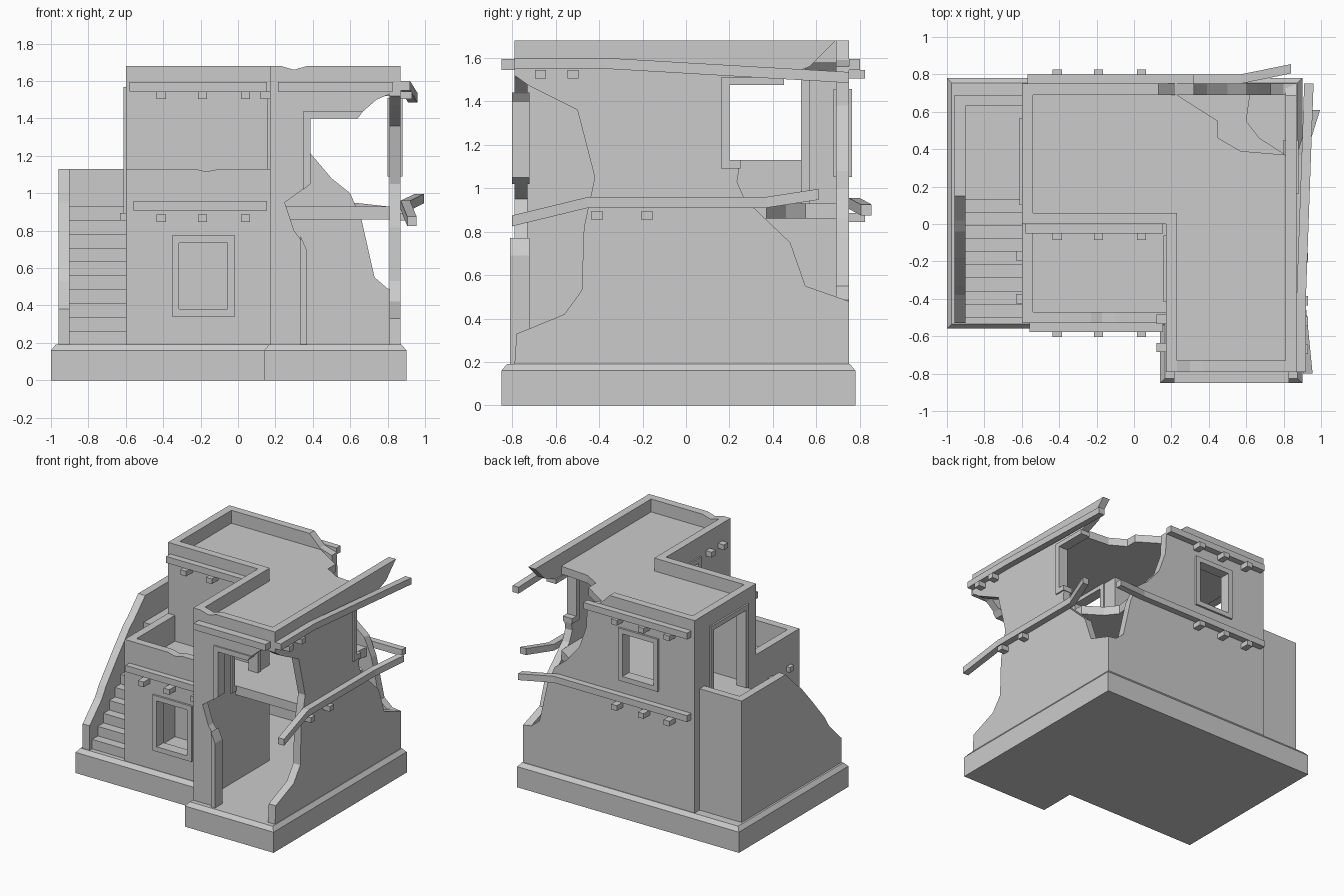
import bpy, bmesh
from mathutils import Vector

if "Cube" in bpy.data.objects:
    bpy.data.objects.remove(bpy.data.objects["Cube"])

AX = {'x': (1, 2, 0), 'y': (0, 2, 1), 'z': (0, 1, 2)}


def finish(bm, name):
    bmesh.ops.recalc_face_normals(bm, faces=bm.faces)
    me = bpy.data.meshes.new(name)
    bm.to_mesh(me)
    bm.free()
    ob = bpy.data.objects.new(name, me)
    bpy.context.collection.objects.link(ob)
    return ob


def loft(name, rings):
    bm = bmesh.new()
    vs = [[bm.verts.new(p) for p in r] for r in rings]
    n = len(vs[0])
    bm.faces.new(vs[0])
    bm.faces.new(vs[-1][::-1])
    for a, b in zip(vs, vs[1:]):
        for i in range(n):
            j = (i + 1) % n
            bm.faces.new((a[i], b[i], b[j], a[j]))
    return finish(bm, name)


def prism(name, axis, poly, a, b):
    """Profile in the plane across `axis`, extruded from a to b."""
    u, v, w = AX[axis]
    rings = []
    for d in (a, b):
        ring = []
        for p in poly:
            c = Vector()
            c[u], c[v], c[w] = p[0], p[1], d
            ring.append(c)
        rings.append(ring)
    return loft(name, rings)


def rect(u0, u1, v0, v1):
    return [(u0, v0), (u1, v0), (u1, v1), (u0, v1)]


def box(name, x0, x1, y0, y1, z0, z1):
    return prism(name, 'z', rect(x0, x1, y0, y1), z0, z1)


def board(name, axis, path, w=0.05, h=0.05):
    """Timber swept along a bent path that runs roughly along `axis`."""
    u, v, _ = AX[axis]
    rings = []
    for p in path:
        ring = []
        for s, t in ((-1, -1), (1, -1), (1, 1), (-1, 1)):
            c = Vector(p)
            c[u] += s * w / 2
            c[v] += t * h / 2
            ring.append(c)
        rings.append(ring)
    return loft(name, rings)


def cut(ob, axis, r, a, b):
    c = prism('cutter', axis, rect(*r), a, b)
    c.hide_render = True
    m = ob.modifiers.new('opening', 'BOOLEAN')
    m.operation, m.object, m.solver = 'DIFFERENCE', c, 'EXACT'
    bpy.context.view_layer.objects.active = ob
    bpy.ops.object.modifier_apply(modifier=m.name)
    bpy.data.objects.remove(c)


def frame(name, axis, r, a, b, t=0.038):
    u0, u1, v0, v1 = r
    f = prism(name, axis, rect(*r), a, b)
    cut(f, axis, (u0 + t, u1 - t, v0 + t, v1 - t), a - .1, b + .1)


# Plinth with chamfered rim
outline = [(-1, -.56), (.14, -.56), (.14, -.85), (.9, -.85), (.9, .78), (-1, .78)]
inner = [(-.975, -.535), (.165, -.535), (.165, -.825), (.875, -.825), (.875, .755), (-.975, .755)]
loft('plinth', [[(x, y, z) for x, y in o] for o, z in ((outline, 0), (outline, .16), (inner, .19))])

G = .18
# Main block walls, back one broken at the right corner
back = prism('back_wall', 'y', [(-.6, G), (.87, G), (.87, .48), (.80, .49), (.73, .55), (.66, .86),
             (.60, 1.0), (.50, 1.08), (.39, 1.21), (.33, 1.38), (.32, 1.56), (.22, 1.59),
             (.13, 1.68), (-.6, 1.68)], .69, .75)
cut(back, 'y', (-.255, .01, 1.09, 1.42), .5, .9)
frame('back_window_frame', 'y', (-.293, .048, 1.052, 1.458), .68, .765)

left = prism('left_wall', 'x', rect(0, .69, G, 1.68), -.6, -.54)
cut(left, 'x', (.14, .53, .93, 1.53), -.7, -.4)
frame('stair_door_frame', 'x', (.102, .568, .892, 1.568), -.613, -.53)

prism('inner_front_wall', 'y', rect(-.54, .23, G, 1.68), 0, .06)

# Right wall, bitten away at both ends
prism('right_wall', 'x', [(-.79, G), (.75, G), (.75, .48), (.55, .55), (.48, .75), (.27, .95),
      (.235, 1.03), (.25, 1.12), (.18, 1.12), (.18, 1.49), (.42, 1.50), (.57, 1.56), (.69, 1.68),
      (-.79, 1.68), (-.79, 1.52), (-.72, 1.47), (-.50, 1.36), (-.42, 1.05), (-.47, .82), (-.48, .53),
      (-.56, .42), (-.78, .33)], .81, .87)
prism('right_window_frame', 'x', [(.16, 1.09), (.25, 1.09), (.25, 1.13), (.2, 1.13), (.2, 1.475),
      (.45, 1.475), (.45, 1.51), (.16, 1.51)], .80, .88)

# Projecting wing, front wall mostly collapsed
prism('wing_front_wall', 'y', [(.17, G), (.345, G), (.345, .74), (.30, .80), (.25, .95), (.36, 1.03),
      (.36, 1.43), (.66, 1.43), (.74, 1.50), (.81, 1.53), (.81, 1.68), (.37, 1.68), (.30, 1.66),
      (.23, 1.68), (.17, 1.68)], -.79, -.73)
prism('wing_door_frame', 'y', [(.335, G), (.37, G), (.37, .69), (.335, .77)], -.81, -.72)
prism('wing_window_frame', 'y', [(.35, 1.02), (.388, 1.05), (.388, 1.4), (.64, 1.4), (.67, 1.44),
      (.35, 1.44)], -.80, -.72)
side = prism('wing_side_wall', 'x', rect(-.73, 0, G, 1.68), .17, .23)
cut(side, 'x', (-.38, -.10, .93, 1.49), 0, .4)
frame('terrace_door_frame', 'x', (-.418, -.062, .892, 1.528), .158, .24)

# Roof and upper floor slabs with broken corners
prism('roof', 'z', [(-.54, .06), (.23, .06), (.23, -.73), (.81, -.73), (.81, .37), (.57, .39),
      (.45, .46), (.45, .55), (.23, .69), (-.54, .69)], 1.52, 1.58)
prism('upper_floor', 'z', [(-.54, .06), (.23, .06), (.23, -.36), (.81, -.36), (.81, .37), (.67, .46),
      (.60, .55), (.62, .69), (-.54, .69)], .86, .93)

# Low front room with terrace
front = prism('room_front_wall', 'y', [(-.6, G), (.17, G), (.17, 1.13), (-.10, 1.13), (-.17, 1.115),
              (-.23, 1.13), (-.6, 1.13)], -.53, -.47)
cut(front, 'y', (-.315, -.055, .38, .735), -.7, -.3)
frame('room_window_frame', 'y', (-.353, -.017, .342, .773), -.545, -.46)
prism('room_left_wall', 'x', rect(-.47, 0, G, 1.13), -.6, -.54)
box('terrace_floor', -.54, .17, -.47, 0, .86, .93)

# Outside staircase as one stepped profile, with its side and back walls
n = 10
y0, rise, run = -.5, (.93 - .19) / n, .7 / n
steps = [(y0, G)]
for i in range(n):
    steps += [(y0 + i * run, .19 + (i + 1) * rise), (y0 + (i + 1) * run, .19 + (i + 1) * rise)]
steps += [(.63, .93), (.63, G)]
prism('stairs', 'x', steps, -.9, -.6)
prism('stair_side_wall', 'x', [(-.53, G), (.69, G), (.69, 1.13), (.15, 1.13), (.02, 1.0), (-.04, .95),
      (-.18, .79), (-.33, .61), (-.38, .53), (-.53, .38)], -.96, -.9)
box('stair_back_wall', -.9, -.6, .63, .69, G, 1.13)

# Horizontal trim boards; the ruined sides have bent ones
board('upper_front_board', 'x', [(-.58, -.025, 1.57), (.155, -.025, 1.57)])
board('room_front_board', 'x', [(-.56, -.552, .933), (.155, -.552, .933)])
board('wing_front_board', 'x', [(.215, -.82, 1.57), (.83, -.82, 1.57)], .06)
board('upper_back_board', 'x', [(-.57, .775, 1.57), (.32, .775, 1.57)])
board('lower_back_board', 'x', [(-.57, .775, .93), (.57, .775, .93), (.84, .83, .90)])
board('upper_right_board', 'y', [(.895, -.79, 1.575), (.895, -.37, 1.575), (.935, .75, 1.51)])
board('lower_right_board', 'y', [(.93, -.80, .85), (.895, -.45, .935), (.895, .37, .935), (.97, .61, .972)])

# Roof beam ends poking out under the boards
k = .025
for i, x in enumerate((-.41, -.19, .04)):
    for tag, a, b, z in (('upper_front', -.085, .02, 1.525), ('room_front', -.605, -.5, .865),
                         ('upper_back', .72, .825, 1.525), ('lower_back', .72, .825, .865)):
        box(f'{tag}_beam_{i}', x - k, x + k, a, b, z - .02, z + .02)
for tag, a, b, z, ys in (('upper_right', .83, .93, 1.525, (-.67, -.52)),
                         ('lower_right', .83, .93, .875, (-.41, -.18)),
                         ('wing_side', .12, .2, 1.525, (-.66, -.51)),
                         ('room_left', -.63, -.57, .875, (-.40, -.17))):
    for i, y in enumerate(ys):
        box(f'{tag}_beam_{i}', a, b, y - k, y + k, z - .02, z + .02)
